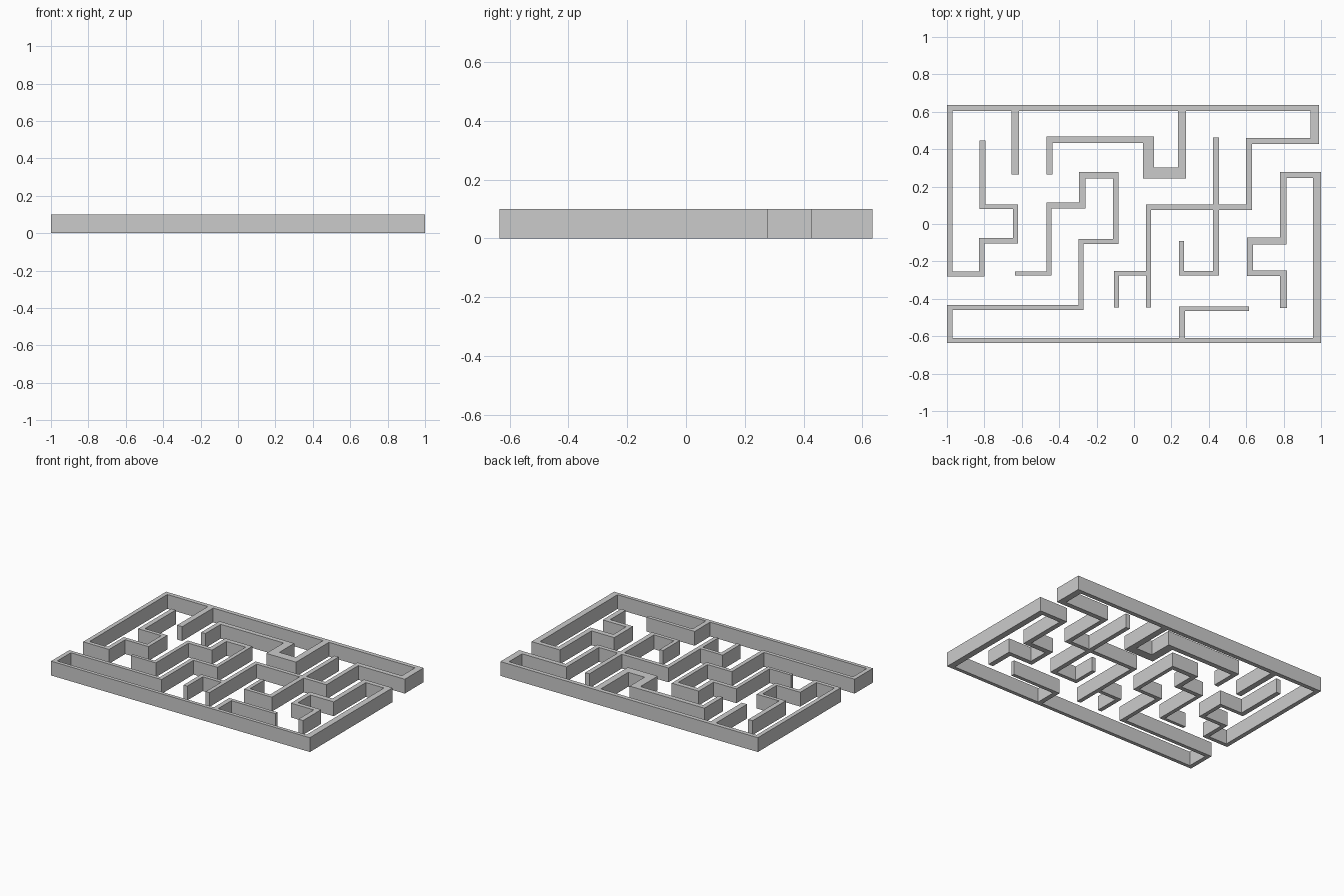
import bpy, bmesh

if "Cube" in bpy.data.objects:
    bpy.data.objects.remove(bpy.data.objects["Cube"])

HEIGHT = 0.1


def run(first_axis, *bands):
    """Wall path: alternating x / y bands. Each inner band is one straight wall
    reaching across its neighbouring bands; a plain number is a free end."""
    b = [(v, v) if isinstance(v, (int, float)) else v for v in bands]
    rects, axis = [], first_axis
    for prev, cur, nxt in zip(b, b[1:], b[2:]):
        span = (min(prev[0], nxt[0]), max(prev[1], nxt[1]))
        rects.append((cur, span) if axis == 'x' else (span, cur))
        axis = 'y' if axis == 'x' else 'x'
    return rects


def build_walls(name, rects):
    """Merge wall rectangles into one clean footprint and extrude it."""
    xs = sorted({v for r in rects for v in r[0]})
    ys = sorted({v for r in rects for v in r[1]})
    bm = bmesh.new()
    verts = {}

    def vert(i, j):
        if (i, j) not in verts:
            verts[i, j] = bm.verts.new((xs[i], ys[j], 0))
        return verts[i, j]

    for i in range(len(xs) - 1):
        for j in range(len(ys) - 1):
            cx, cy = (xs[i] + xs[i + 1]) / 2, (ys[j] + ys[j + 1]) / 2
            if any(x[0] < cx < x[1] and y[0] < cy < y[1] for x, y in rects):
                bm.faces.new((vert(i, j), vert(i + 1, j),
                              vert(i + 1, j + 1), vert(i, j + 1)))
    bmesh.ops.dissolve_limit(bm, angle_limit=0.01, verts=bm.verts[:], edges=bm.edges[:])
    ext = bmesh.ops.extrude_face_region(bm, geom=bm.faces[:])
    top = [g for g in ext['geom'] if isinstance(g, bmesh.types.BMVert)]
    bmesh.ops.translate(bm, verts=top, vec=(0, 0, HEIGHT))
    bmesh.ops.recalc_face_normals(bm, faces=bm.faces[:])
    mesh = bpy.data.meshes.new(name)
    bm.to_mesh(mesh)
    bm.free()
    bpy.context.collection.objects.link(bpy.data.objects.new(name, mesh))


# Upper network: left hook, left wall, top wall, right hook, inner walls
upper = run('x', 0.446, (-0.827, -0.793), (0.079, 0.105), (-0.648, -0.62),
            (-0.103, -0.076), (-0.83, -0.80), (-0.281, -0.254), (-1, -0.97),
            (0.605, 0.635), (0.944, 0.99), (0.427, 0.461), (0.60, 0.631),
            (0.075, 0.104), (0.063, 0.092), -0.447)
# Hanging stub and stepped branch from the top wall
upper += run('x', 0.635, (-0.656, -0.616), 0.264)
upper += run('x', 0.635, (0.234, 0.279), (0.242, 0.303), (0.049, 0.108),
             (0.433, 0.467), (-0.469, -0.437), 0.264)
# Crossing wall with hook, and small lower branch
upper += run('x', 0.463, (0.423, 0.455), (-0.276, -0.25), (0.241, 0.268), -0.09)
upper += run('y', 0.09, (-0.276, -0.25), (-0.108, -0.079), -0.447)
build_walls("upper_maze_walls", upper)

# Lower network: inner zigzag, bottom wall, right wall, right zigzag
lower = run('y', -0.635, (-0.276, -0.254), (-0.469, -0.442), (0.084, 0.114),
            (-0.293, -0.26), (0.244, 0.278), (-0.111, -0.084), (-0.107, -0.08),
            (-0.298, -0.269), (-0.46, -0.434), (-1, -0.97), (-0.635, -0.61),
            (0.957, 1), (0.245, 0.277), (0.781, 0.816), (-0.109, -0.072),
            (0.605, 0.637), (-0.279, -0.248), (0.781, 0.817), -0.449)
# Branch standing on the bottom wall
lower += run('x', -0.635, (0.241, 0.274), (-0.465, -0.44), 0.615)
build_walls("lower_maze_walls", lower)
